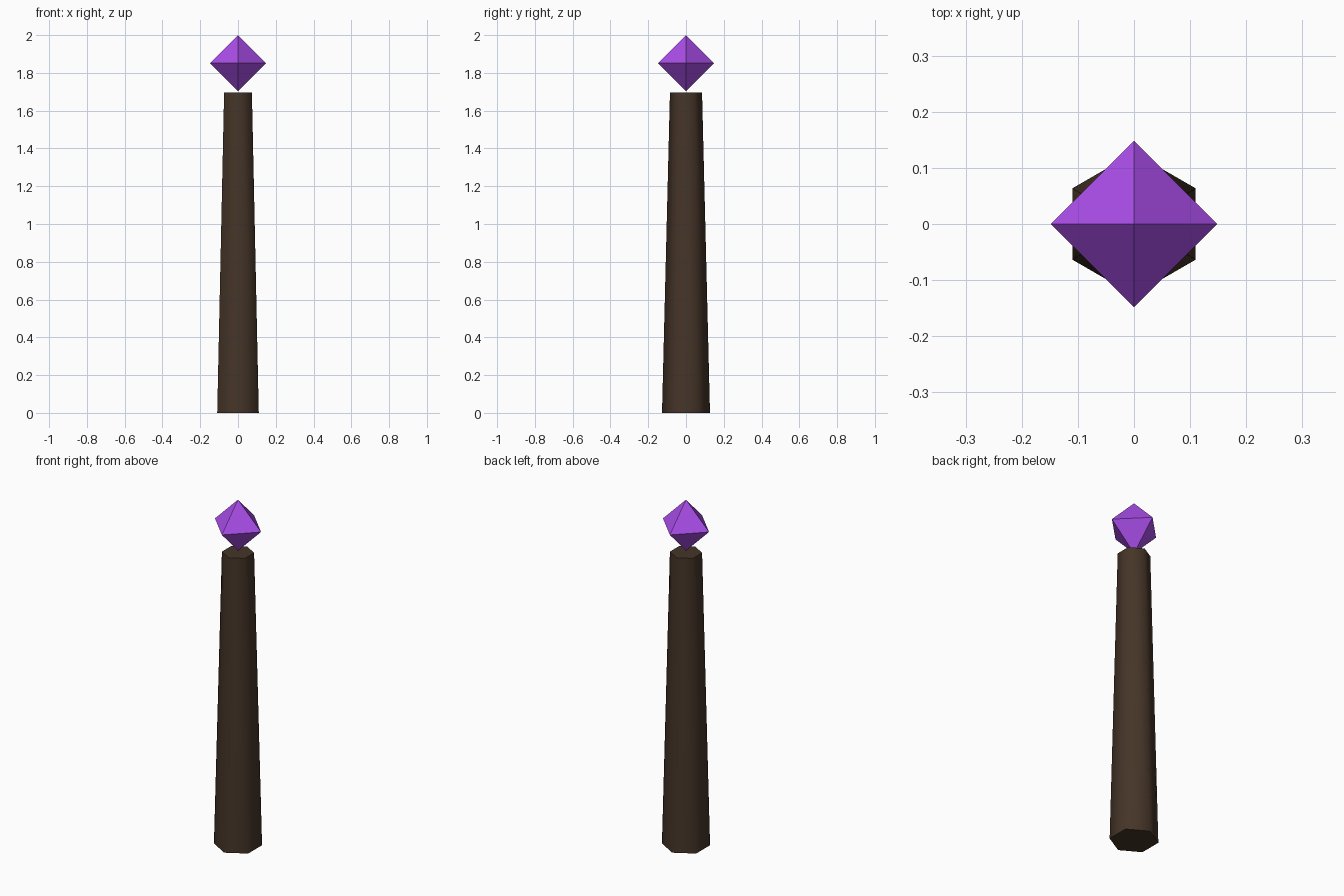
import bpy, bmesh
from math import radians
from mathutils import Matrix

if "Cube" in bpy.data.objects:
    bpy.data.objects.remove(bpy.data.objects["Cube"])


def material(name, rgb):
    mat = bpy.data.materials.new(name)
    mat.diffuse_color = (*rgb, 1.0)
    mat.use_nodes = True
    mat.node_tree.nodes["Principled BSDF"].inputs["Base Color"].default_value = mat.diffuse_color
    return mat


def make_object(name, bm, mat):
    bmesh.ops.recalc_face_normals(bm, faces=bm.faces)
    mesh = bpy.data.meshes.new(name)
    bm.to_mesh(mesh)
    bm.free()
    mesh.materials.append(mat)
    obj = bpy.data.objects.new(name, mesh)
    bpy.context.collection.objects.link(obj)
    return obj


# Tapered six-sided post, corners pointing along y
POST_HEIGHT = 1.695
bm = bmesh.new()
bmesh.ops.create_cone(bm, cap_ends=True, segments=6, radius1=0.127, radius2=0.085,
                      depth=POST_HEIGHT,
                      matrix=Matrix.Translation((0, 0, POST_HEIGHT / 2)))
post = make_object("post", bm, material("dark_wood", (0.06, 0.035, 0.021)))

# Smooth sides, crisp cap edges
bpy.context.view_layer.objects.active = post
post.select_set(True)
bpy.ops.object.shade_smooth_by_angle(angle=radians(65))

# Floating octahedral crystal: two mirrored pyramids sharing a square waist
R = 0.148
bm = bmesh.new()
waist = [bm.verts.new(p) for p in ((R, 0, 0), (0, R, 0), (-R, 0, 0), (0, -R, 0))]
for tip_z in (R, -R):
    tip = bm.verts.new((0, 0, tip_z))
    for i in range(4):
        bm.faces.new((waist[i], waist[(i + 1) % 4], tip))
crystal = make_object("crystal", bm, material("purple_crystal", (0.40, 0.075, 0.82)))
crystal.location.z = 2.0 - R
